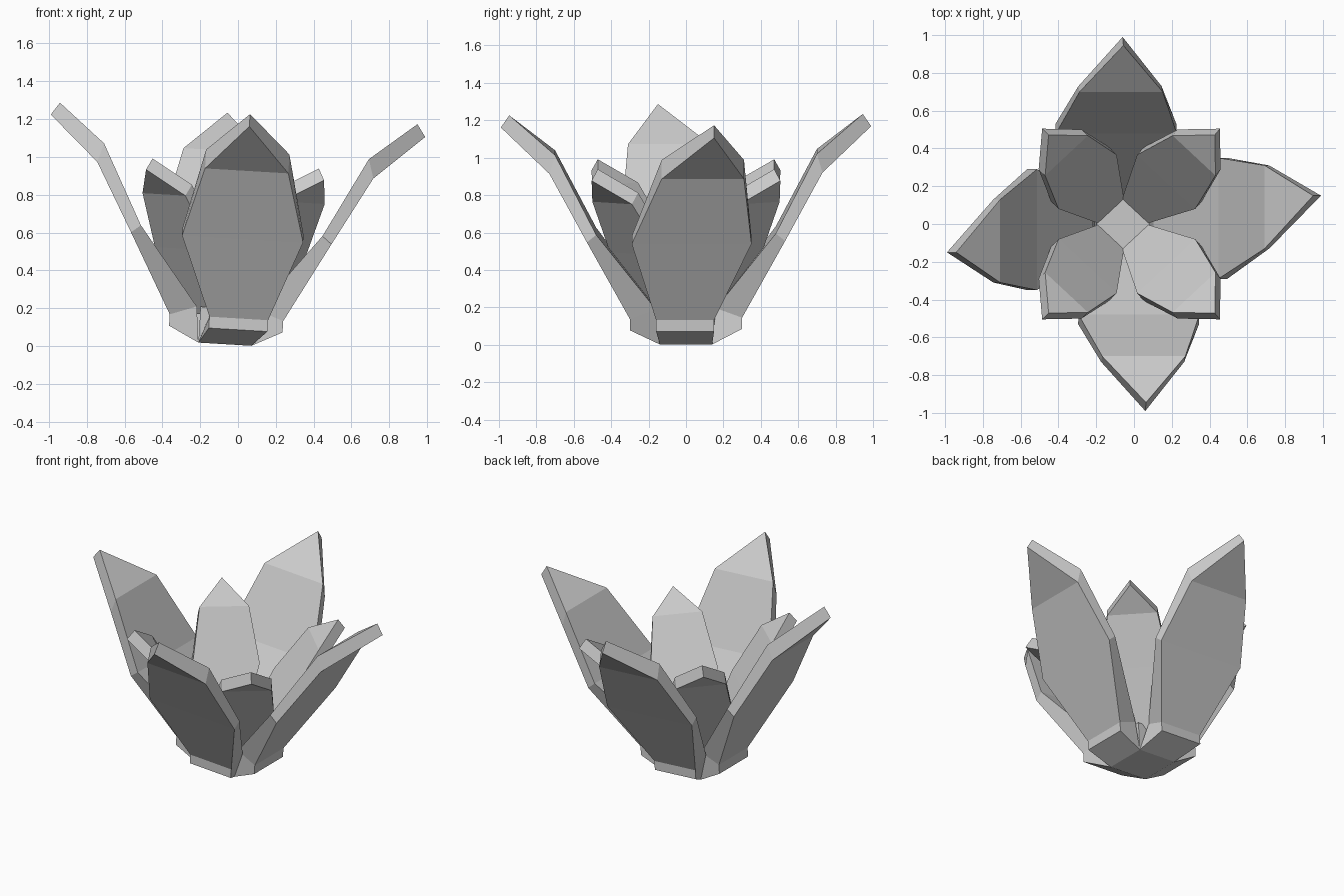
import bpy, bmesh, math

if "Cube" in bpy.data.objects:
    bpy.data.objects.remove(bpy.data.objects["Cube"])


def lean(x, y, z):
    # whole flower leans slightly toward +x
    return (x - 0.07 + 0.06 * z, y, z - 0.06 * x)


def finish(name, bm):
    bmesh.ops.remove_doubles(bm, verts=bm.verts, dist=0.001)
    bmesh.ops.recalc_face_normals(bm, faces=bm.faces)
    me = bpy.data.meshes.new(name)
    bm.to_mesh(me)
    bm.free()
    ob = bpy.data.objects.new(name, me)
    bpy.context.collection.objects.link(ob)
    return ob


def petal(name, angle, outer, inner):
    """Rails are (radius, height, half width, sideways shift), base to tip."""
    a = math.radians(angle)
    c, s = math.cos(a), math.sin(a)
    bm = bmesh.new()

    def pair(rail):
        r, z, w, m = rail
        return [bm.verts.new(lean(r * c - t * s, r * s + t * c, z))
                for t in (m - w, m + w)]

    o = [pair(p) for p in outer]
    n = [pair(p) for p in inner]
    ring = o + n[::-1]
    # outer skin, tip edge, inner skin and underside
    for p, q in zip(ring, ring[1:] + ring[:1]):
        bm.faces.new((p[0], p[1], q[1], q[0]))
    # side rims, with the foot as a first panel where there is one
    k = len(o) - len(n)
    for side in (0, 1):
        if k:
            bm.faces.new([p[side] for p in o[:k + 1]] + [n[0][side]])
        for i in range(len(n) - 1):
            bm.faces.new((o[k + i][side], o[k + i + 1][side],
                          n[i + 1][side], n[i][side]))
    return finish(name, bm)


# four tall outer petals with feet
for name, angle, (foot, mid, high, tip) in (
        ("front", -90, (0.065, 0.06, 0.06, 0.06)),
        ("right", 0, (-0.005, 0.03, 0.09, 0.15)),
        ("back", 90, (0.065, 0.06, 0.06, 0.06)),
        ("left", 180, (-0.005, 0.03, 0.09, 0.15))):
    petal("outer_petal_" + name, angle,
          [(0.14, 0.01, 0.14, 0), (0.30, 0.09, 0.155, foot),
           (0.30, 0.15, 0.155, foot), (0.53, 0.57, 0.32, mid),
           (0.73, 0.93, 0.22, high), (0.99, 1.165, 0, tip)],
          [(0.16, 0.20, 0.14, foot), (0.48, 0.61, 0.32, mid),
           (0.70, 1.03, 0.22, high), (0.945, 1.23, 0, tip)])

# four shorter inner petals on the diagonals
for i, angle in enumerate((47, 133, 227, 313)):
    petal("inner_petal_%d" % (i + 1), angle,
          [(0.15, 0.16, 0.09, 0), (0.36, 0.50, 0.21, 0),
           (0.54, 0.78, 0.155, 0), (0.69, 0.905, 0, 0)],
          [(0.095, 0.20, 0.095, 0), (0.305, 0.54, 0.21, 0),
           (0.495, 0.84, 0.155, 0), (0.645, 0.965, 0, 0)])

# square core closing the bottom and the floor of the cup
bm = bmesh.new()
bmesh.ops.create_cube(bm, size=1)
for v in bm.verts:
    v.co = lean(v.co.x * 0.28, v.co.y * 0.28, 0.01 if v.co.z < 0 else 0.2)
finish("base_core", bm)
